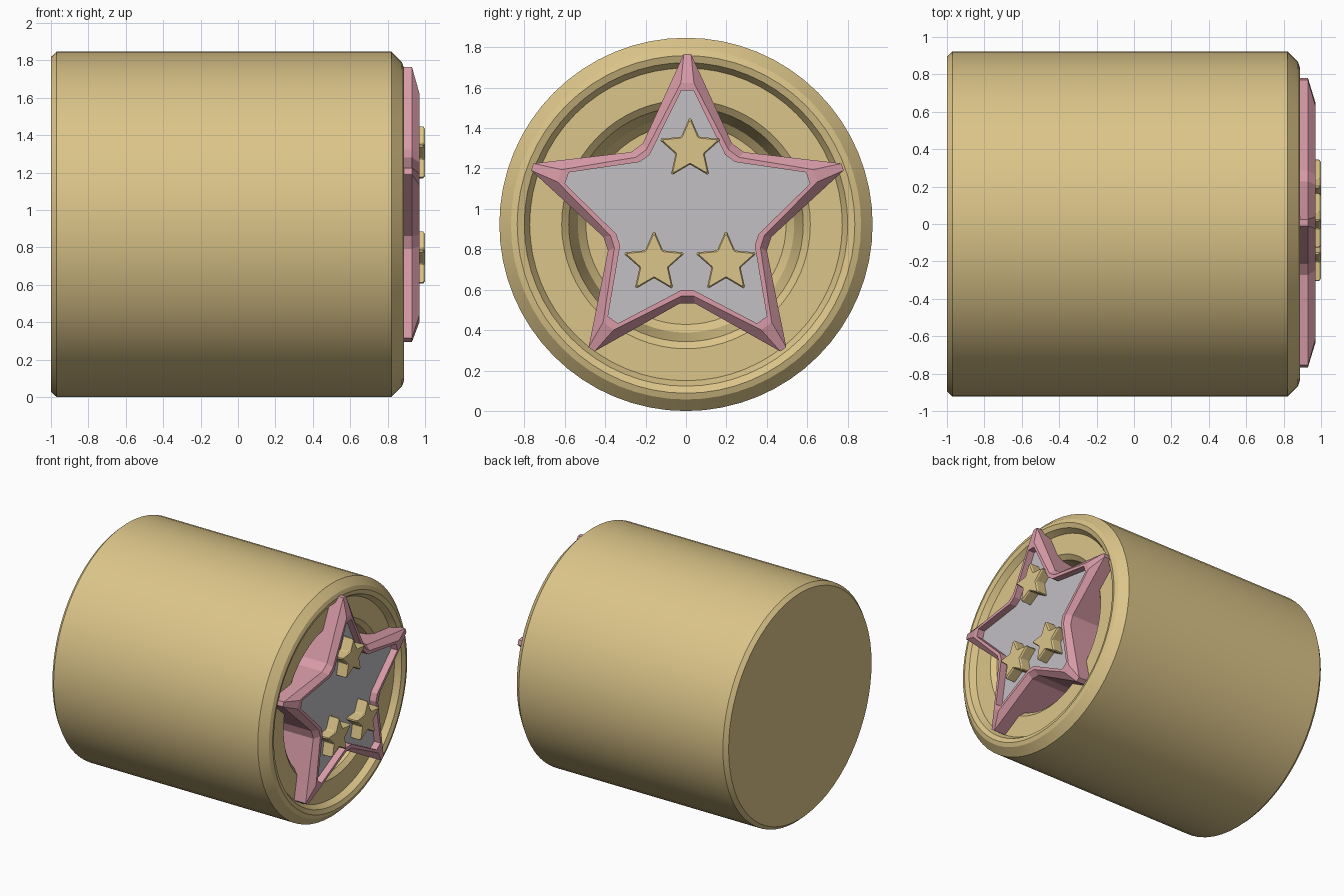
import bpy, bmesh, math

if "Cube" in bpy.data.objects:
    bpy.data.objects.remove(bpy.data.objects["Cube"])

CZ = 0.923  # height of the barrel axis


def mat(name, col):
    m = bpy.data.materials.new(name)
    m.diffuse_color = (*col, 1)
    m.use_nodes = True
    m.node_tree.nodes["Principled BSDF"].inputs["Base Color"].default_value = m.diffuse_color
    return m


TAN = mat("warm_tan", (0.716, 0.558, 0.251))
PINK = mat("dusty_pink", (0.686, 0.328, 0.386))
GREY = mat("light_grey", (0.54, 0.525, 0.55))


def loft(name, rings, mats, smooth=False):
    """Join (x, [(y, z)...]) rings along x and cap both ends.
    The last cap takes the last material."""
    bm = bmesh.new()
    loops = [[bm.verts.new((x, y, z)) for y, z in pts] for x, pts in rings]
    n = len(loops[0])
    for a, b in zip(loops, loops[1:]):
        for i in range(n):
            j = (i + 1) % n
            bm.faces.new((a[i], a[j], b[j], b[i]))
    bm.faces.new(loops[0])
    bm.faces.new(loops[-1]).material_index = len(mats) - 1
    bmesh.ops.recalc_face_normals(bm, faces=bm.faces[:])
    me = bpy.data.meshes.new(name)
    bm.to_mesh(me)
    bm.free()
    for m in mats:
        me.materials.append(m)
    ob = bpy.data.objects.new(name, me)
    bpy.context.collection.objects.link(ob)
    if smooth:
        bpy.ops.object.select_all(action='DESELECT')
        ob.select_set(True)
        bpy.context.view_layer.objects.active = ob
        bpy.ops.object.shade_smooth_by_angle(angle=math.radians(25))
    return ob


def circle(r, n=64):
    return [(r * math.cos(2 * math.pi * i / n), CZ + r * math.sin(2 * math.pi * i / n))
            for i in range(n)]


def star(cy, cz, tip, tip_w, valley, valley_w):
    """Five-pointed star with blunted tips and valleys (half widths tip_w, valley_w)."""
    pts = []
    for k in range(10):
        a = math.pi / 2 + k * math.pi / 5
        r, w = (tip, tip_w) if k % 2 == 0 else (valley, valley_w)
        for s in (-w, w):
            pts.append((cy + r * math.cos(a) - s * math.sin(a),
                        cz + r * math.sin(a) + s * math.cos(a)))
    return pts


# Barrel: chamfered ends, shallow dish in the right end, deeper pit inside the dish
profile = [(-1, 0.895), (-0.97, 0.923), (0.82, 0.923), (0.877, 0.866), (0.888, 0.835),
           (0.875, 0.80), (0.83, 0.773), (0.83, 0.615), (0.80, 0.58), (0.62, 0.535),
           (0.58, 0.495)]
loft("barrel", [(x, circle(r)) for x, r in profile], [TAN], smooth=True)

# Large star with a raised bevelled frame and a sunken grey panel
C = (0.007, 0.958)
outer = star(*C, 0.807, 0.018, 0.425, 0.036)
ridge = star(*C, 0.665, 0.032, 0.39, 0.032)
inner = star(*C, 0.627, 0.030, 0.36, 0.030)
loft("large_star", [(0.56, outer), (0.93, outer), (0.97, ridge), (0.97, inner), (0.915, inner)],
     [PINK, GREY])

# Three small stars on the panel
for i, (y, z) in enumerate([(0.02, 1.295), (-0.158, 0.733), (0.198, 0.733)]):
    big = star(y, z, 0.152, 0.005, 0.078, 0.004)
    top = star(y, z, 0.138, 0.004, 0.071, 0.004)
    loft(f"small_star_{i + 1}", [(0.905, big), (0.99, big), (1.0, top)], [TAN])
